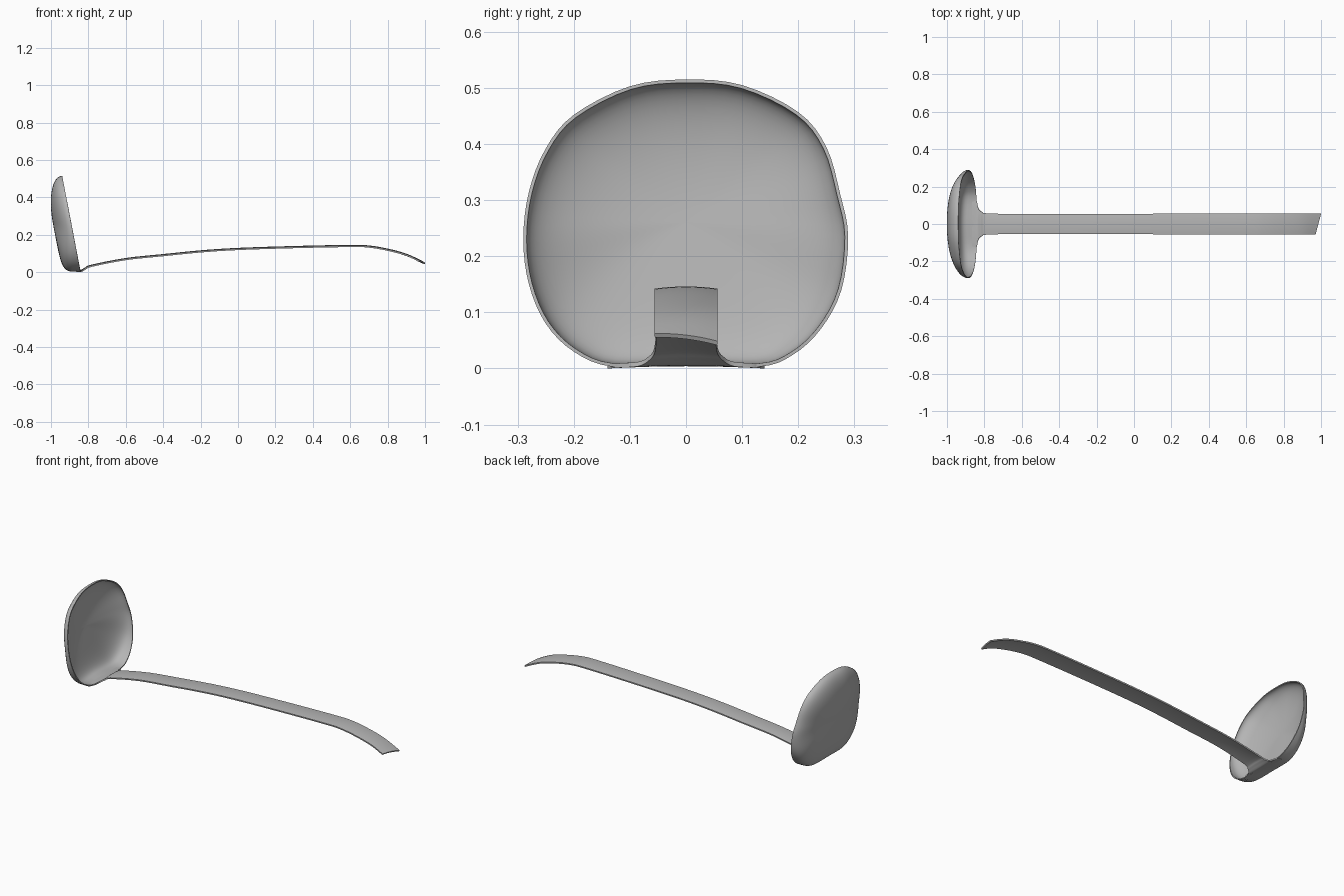
import bpy, bmesh, math
from mathutils import Vector

cube = bpy.data.objects.get("Cube")
if cube:
    bpy.data.objects.remove(cube)

steel = bpy.data.materials.new("brushed steel grey")
steel.use_nodes = True
GREY = (0.46, 0.46, 0.46, 1)
steel.diffuse_color = GREY
steel.node_tree.nodes["Principled BSDF"].inputs["Base Color"].default_value = GREY


def smooth_path(points, steps, closed=False):
    """Catmull-Rom curve through points of any dimension."""
    pts = [Vector(p) for p in points]
    n = len(pts)
    pick = (lambda i: pts[i % n]) if closed else (lambda i: pts[max(0, min(n - 1, i))])
    out = []
    for i in range(n if closed else n - 1):
        a, b, c, d = (pick(i + k) for k in (-1, 0, 1, 2))
        for j in range(steps):
            t = j / steps
            out.append(0.5 * (2 * b + (c - a) * t + (2 * a - 5 * b + 4 * c - d) * t * t
                              + (3 * b - a - 3 * c + d) * t ** 3))
    return out if closed else out + [pts[-1]]


def bridge(bm, rows, closed):
    for r0, r1 in zip(rows, rows[1:]):
        for i in range(len(r0) - (0 if closed else 1)):
            j = (i + 1) % len(r0)
            bm.faces.new((r0[i], r0[j], r1[j], r1[i]))


def finish(name, bm, thickness, offset, outward):
    """Turn the sheet's last face to the outward direction, then thicken it."""
    bm.normal_update()
    bm.faces.ensure_lookup_table()
    if bm.faces[-1].normal.dot(Vector(outward)) < 0:
        bmesh.ops.reverse_faces(bm, faces=bm.faces[:])
    mesh = bpy.data.meshes.new(name)
    bm.to_mesh(mesh)
    bm.free()
    mesh.materials.append(steel)
    ob = bpy.data.objects.new(name, mesh)
    bpy.context.collection.objects.link(ob)
    shell = ob.modifiers.new("sheet thickness", 'SOLIDIFY')
    shell.thickness, shell.offset = thickness, offset
    bpy.ops.object.select_all(action='DESELECT')
    ob.select_set(True)
    bpy.context.view_layer.objects.active = ob
    bpy.ops.object.modifier_apply(modifier=shell.name)
    bpy.ops.object.shade_smooth_by_angle(angle=math.radians(40))


# Bowl: rim outline (y, z) shrunk in rings towards the deepest point
rim = smooth_path([(0, .515), (.1, .505), (.2, .457), (.25, .395), (.275, .31), (.289, .235),
                   (.277, .14), (.24, .07), (.19, .024), (.13, .003), (0, .006),
                   (-.13, .003), (-.2, .03), (-.25, .08), (-.28, .15), (-.29, .23),
                   (-.28, .315), (-.25, .392), (-.2, .452), (-.1, .503)], 4, closed=True)
MID, DEPTH, RINGS = Vector((0, .26)), .098, 18


def bowl_point(edge, s):
    out = edge - MID
    low = max(0, -out.normalized().y)
    power = 2 + 4 * low ** 2            # the lower wall is squarer than the rest
    p = MID + out * s
    deep = DEPTH * max(0, 1 - s ** power) ** (1 / power)
    return (-.842 - .19 * p.y - deep, p.x, p.y)


bm = bmesh.new()
rings = [[bm.verts.new(bowl_point(e, math.cos(k / RINGS * math.pi / 2))) for e in rim]
         for k in range(RINGS)]
bridge(bm, rings, True)
pole = bm.verts.new(bowl_point(rim[0], 0))
last = rings[-1]
for i, v in enumerate(last):
    bm.faces.new((v, last[(i + 1) % len(last)], pole))
finish("ladle_bowl", bm, .006, -1, (-1, 0, 0))

# Handle: flared strip (x, z, half width) with a slanted tip
stations = smooth_path([(-.865, .008, .14), (-.842, .009, .125), (-.832, .012, .085),
                        (-.815, .022, .066), (-.78, .037, .056), (-.6, .072, .053),
                        (-.4, .093, .054), (-.2, .113, .054), (0, .126, .054),
                        (.3, .136, .055), (.6, .142, .056), (.7, .139, .056),
                        (.8, .122, .056), (.9, .095, .056), (.984, .056, .056)], 4)
bm = bmesh.new()
rows = []
for x, z, half in stations:
    row = []
    for k in range(-4, 5):
        y = half * k / 4
        slant = y * .27 * max(0, (x - .88) / .104)
        sag = .004 * (k / 4) ** 2
        row.append(bm.verts.new((x + slant, y, z - sag - .45 * slant)))
    rows.append(row)
bridge(bm, rows, False)
finish("ladle_handle", bm, .008, 0, (0, 0, 1))
